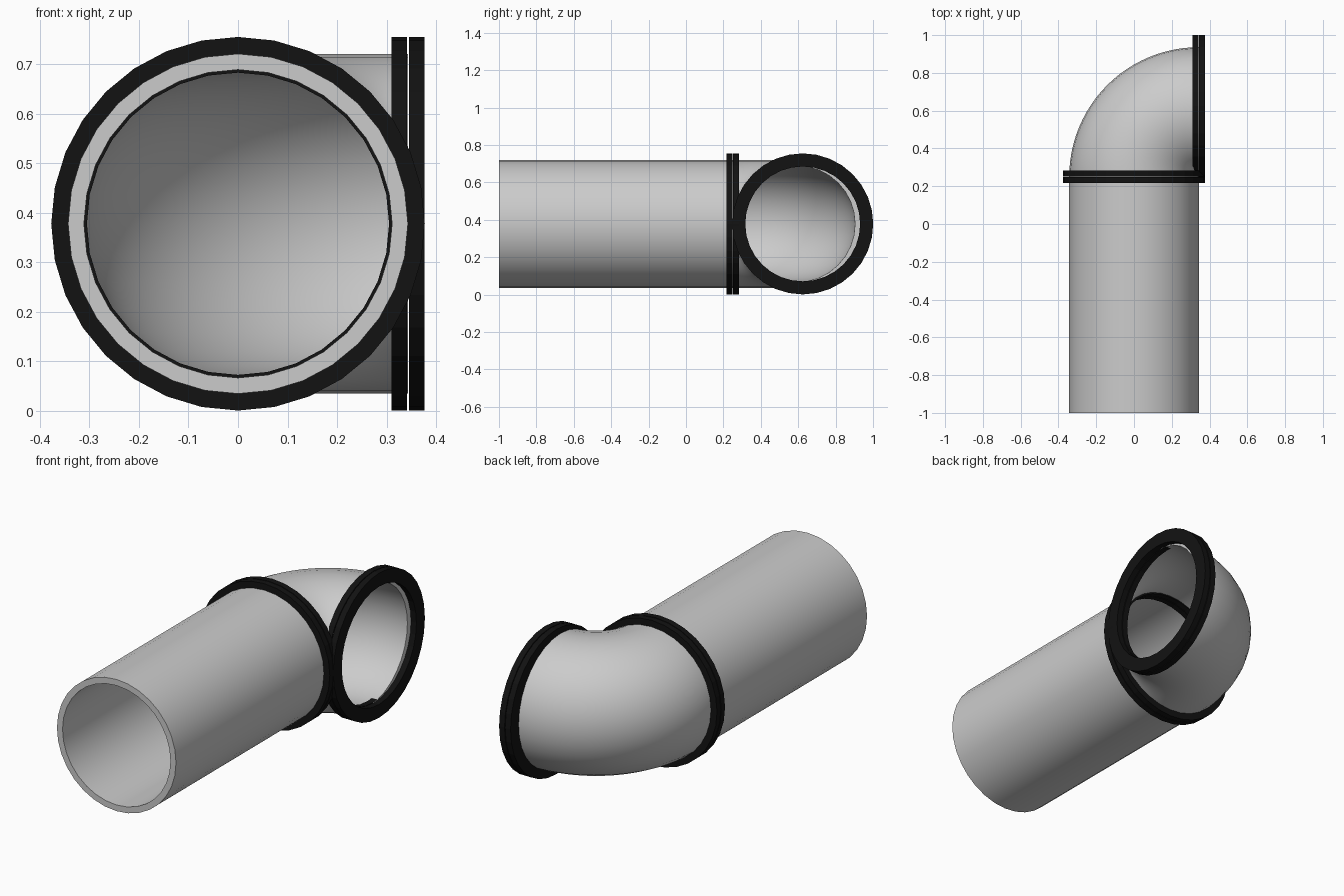
import bpy, bmesh, math
from mathutils import Vector

if "Cube" in bpy.data.objects:
    bpy.data.objects.remove(bpy.data.objects["Cube"])

SIDES = 32
ZC = 0.378              # height of the pipe axis
R_OUT, R_IN = 0.343, 0.311
BEND = 0.343            # bend radius of the elbow
JOINT_Y = 0.25          # where pipe meets elbow

black = bpy.data.materials.new("black_rubber")
black.diffuse_color = (0.006, 0.006, 0.006, 1)
black.use_nodes = True
black.node_tree.nodes["Principled BSDF"].inputs["Base Color"].default_value = black.diffuse_color


def sweep(name, stations, mat=None):
    """Skin rings of given (centre, direction angle, radius); first ring repeats close the wall."""
    bm = bmesh.new()
    rings = []
    for (cx, cy), ang, rad in stations:
        side = Vector((math.cos(ang), math.sin(ang), 0))
        ring = []
        for i in range(SIDES):
            t = 2 * math.pi * i / SIDES
            ring.append(bm.verts.new(Vector((cx, cy, ZC)) + side * rad * math.cos(t)
                                     + Vector((0, 0, rad * math.sin(t)))))
        rings.append(ring)
    for a, b in zip(rings, rings[1:] + rings[:1]):
        for i in range(SIDES):
            j = (i + 1) % SIDES
            bm.faces.new((a[i], a[j], b[j], b[i]))
    bmesh.ops.remove_doubles(bm, verts=bm.verts, dist=1e-5)
    bmesh.ops.recalc_face_normals(bm, faces=bm.faces)
    me = bpy.data.meshes.new(name)
    bm.to_mesh(me)
    bm.free()
    ob = bpy.data.objects.new(name, me)
    bpy.context.collection.objects.link(ob)
    if mat:
        me.materials.append(mat)
    bpy.ops.object.select_all(action='DESELECT')
    ob.select_set(True)
    bpy.context.view_layer.objects.active = ob
    return ob


def tube(name, path, r_out=R_OUT, r_in=R_IN, mat=None):
    """Hollow tube: out along the outer wall, back along the inner wall."""
    outer = [(c, a, r_out) for c, a in path]
    inner = [(c, a, r_in) for c, a in reversed(path)]
    return sweep(name, outer + inner, mat)


# straight pipe
tube("straight_pipe", [((0, -1), 0), ((0, JOINT_Y), 0)])
bpy.ops.object.shade_smooth_by_angle(angle=math.radians(35))

# elbow: quarter turn from +y to +x
arc = []
for k in range(25):
    a = math.pi - k * math.pi / 2 / 24
    arc.append(((BEND + BEND * math.cos(a), JOINT_Y + BEND * math.sin(a)), a + math.pi))
tube("elbow", arc)
bpy.ops.object.shade_smooth_by_angle(angle=math.radians(35))

# flanges: pairs of flat-sided rings with a narrow gap
for i, (lo, hi) in enumerate([(-0.033, -0.002), (0.002, 0.033)]):
    tube(f"joint_flange_{i}", [((0, JOINT_Y + lo), 0), ((0, JOINT_Y + hi), 0)],
         0.377, 0.305, black)
    tube(f"end_flange_{i}", [((BEND + lo, 0.624), math.pi / 2), ((BEND + hi, 0.624), math.pi / 2)],
         0.377, 0.307, black)
